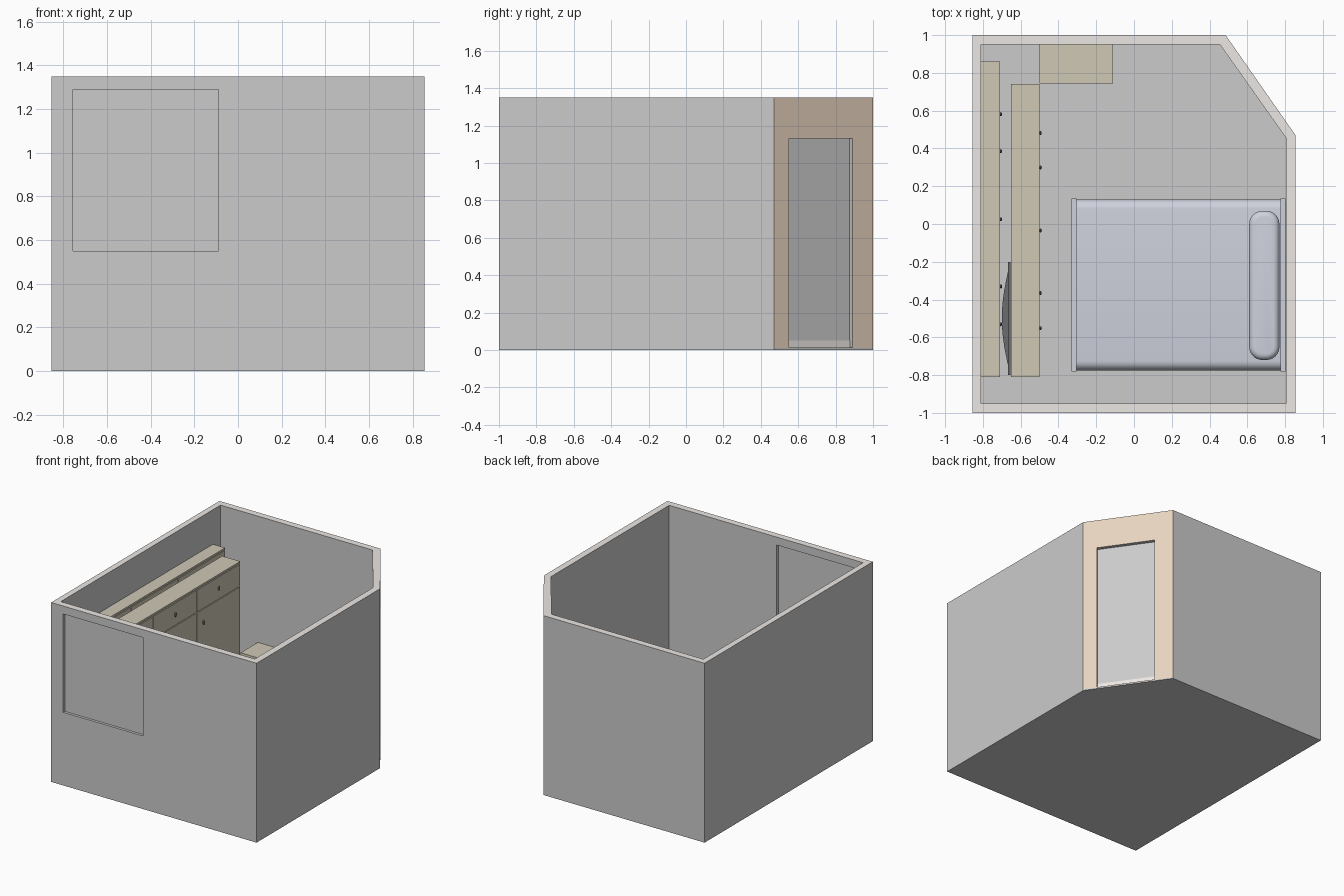
import bpy, bmesh, math
from mathutils import Vector

if "Cube" in bpy.data.objects:
    bpy.data.objects.remove(bpy.data.objects["Cube"])


def material(name, r, g, b):
    m = bpy.data.materials.new(name)
    m.diffuse_color = (r, g, b, 1)
    m.use_nodes = True
    m.node_tree.nodes["Principled BSDF"].inputs["Base Color"].default_value = m.diffuse_color
    return m


TAN = material("tan_paint", 0.80, 0.66, 0.52)
WOOD = material("wood", 0.62, 0.58, 0.46)
FABRIC = material("fabric", 0.62, 0.64, 0.72)
RIM = material("pale_rim", 0.84, 0.80, 0.77)
DARK = material("dark", 0.15, 0.15, 0.16)


def finish(bm, name, mats=(), smooth=False):
    bmesh.ops.recalc_face_normals(bm, faces=bm.faces)
    me = bpy.data.meshes.new(name)
    bm.to_mesh(me)
    bm.free()
    ob = bpy.data.objects.new(name, me)
    bpy.context.collection.objects.link(ob)
    for m in mats:
        me.materials.append(m)
    if smooth:
        bpy.context.view_layer.objects.active = ob
        bpy.ops.object.select_all(action='DESELECT')
        ob.select_set(True)
        bpy.ops.object.shade_smooth_by_angle(angle=math.radians(40))
    return ob


def box(name, lo, hi, mat=None, bevel=0, seg=5, edges=None):
    bm = bmesh.new()
    bmesh.ops.create_cube(bm, size=1)
    for v in bm.verts:
        v.co = [l + (c + 0.5) * (h - l) for c, l, h in zip(v.co, lo, hi)]
    if bevel:
        es = [e for e in bm.edges if edges is None or edges(e)]
        bmesh.ops.bevel(bm, geom=es, offset=bevel, segments=seg, profile=0.5, affect='EDGES')
    return finish(bm, name, [mat] if mat else [], bool(bevel))


def prism(name, pts, z0, z1, mats=()):
    bm = bmesh.new()
    f = bm.faces.new([bm.verts.new((x, y, z0)) for x, y in pts])
    r = bmesh.ops.extrude_face_region(bm, geom=[f])
    for v in r['geom']:
        if isinstance(v, bmesh.types.BMVert):
            v.co.z = z1
    return finish(bm, name, mats)


# Room shell: floor and walls with one cut corner
H = 1.35
outer = [(-.855, -1), (.855, -1), (.855, .47), (.485, 1), (-.855, 1)]
inner = [(-.81, -.95), (.805, -.95), (.805, .455), (.455, .95), (-.81, .95)]
prism("floor", outer, 0, 0.01)
bm = bmesh.new()
rings = [[bm.verts.new((x, y, z)) for x, y in p]
         for p, z in ((outer, 0.0), (outer, H), (inner, H), (inner, 0.005))]
for k in range(4):
    a, b = rings[k], rings[(k + 1) % 4]
    for i in range(5):
        j = (i + 1) % 5
        f = bm.faces.new((a[i], a[j], b[j], b[i]))
        f.material_index = 2 if k == 1 else (1 if k == 0 and i == 2 else 0)
GREY = material("wall_grey", 0.8, 0.8, 0.8)
walls = finish(bm, "walls", [GREY, TAN, RIM])

# Door frame axes along the cut corner
p, q = Vector((.855, .47)), Vector((.485, 1))
t = (q - p).normalized()
n = Vector((t.y, -t.x))


def slab(name, y0, y1, d0, d1, z0, z1, mats=()):
    a, b = (p + t * ((y - p.y) / t.y) for y in (y0, y1))
    pts = [a + n * d0, b + n * d0, b + n * d1, a + n * d1]
    return prism(name, [tuple(v) for v in pts], z0, z1, mats)


# Window and door openings
cutters = [box("window_cutter", (-.755, -1.1, .55), (-.09, -.9, 1.29)),
           slab("door_cutter", .55, .89, -.1, .05, .012, 1.13)]
for c in cutters:
    c.hide_render = True
    c.hide_set(True)
    m = walls.modifiers.new(c.name, 'BOOLEAN')
    m.operation = 'DIFFERENCE'
    m.object = c
    m.solver = 'EXACT'
box("window_pane", (-.755, -.98, .55), (-.09, -.97, 1.29))
slab("door_panel", .55, .89, -.036, -.026, .05, 1.13)
slab("door_threshold", .55, .89, -.04, -.022, .01, .05, [RIM])


def knob(name, x, y, z):
    bm = bmesh.new()
    bmesh.ops.create_uvsphere(bm, u_segments=12, v_segments=8, radius=0.015)
    for v in bm.verts:
        v.co = Vector((v.co.x * 0.45 + x, v.co.y * 0.7 + y, v.co.z * 1.1 + z))
    return finish(bm, name, [DARK], True)


# Two sideboards: drawers above, doors at the sides, drawers in the middle
def cabinet(name, x0, x1, y0, y1, top):
    L, split, face = y1 - y0, top - 0.19, 0.012
    box(name + "_body", (x0, y0, .01), (x1 - face, y1, top - .01), WOOD)
    box(name + "_top", (x0, y0, top - .015), (x1, y1, top), WOOD)
    for i in range(3):
        a, b = y0 + L * i / 3 + .002, y0 + L * (i + 1) / 3 - .002
        cuts = [top - .018, split]
        cuts += [split - s for s in (.29, .58)] if i == 1 else []
        cuts += [.02]
        for k in range(len(cuts) - 1):
            hi, lo = cuts[k], cuts[k + 1]
            box(f"{name}_front_{i}_{k}", (x1 - face, a, lo + .003), (x1, b, hi - .003), WOOD)
            door = i != 1 and k == 1
            ky = y0 + L * (.287 if i == 0 else .716) if door else (a + b) / 2
            kz = split - .1 if door else (lo + hi) / 2
            knob(f"{name}_knob_{i}_{k}", x1 + .005, ky, kz)


cabinet("wall_sideboard", -.81, -.71, -.81, .86, 1.09)
cabinet("inner_sideboard", -.65, -.50, -.81, .74, 1.09)

# Low chest against the back wall
box("low_chest", (-.50, .745, .01), (-.11, .95, .40), WOOD)

# Curved-back screen standing between the sideboards
arc = [(-.655 - .045 * math.sin(math.pi * i / 12), -.80 + .6 * i / 12) for i in range(13)]
prism("screen_back", arc, .60, .90, [DARK])
box("screen_panel", (-.667, -.80, .57), (-.655, -.20, .93), DARK)

# Bed
along_x = lambda e: abs(e.verts[0].co.x - e.verts[1].co.x) > .3 and e.verts[0].co.z > .2
box("bed_base", (-.305, -.77, .01), (.775, .12, .13), FABRIC)
box("mattress", (-.305, -.775, .13), (.775, .13, .25), FABRIC, .05, 6, along_x)
box("headboard", (.775, -.78, .01), (.803, .135, .36), FABRIC)
box("footboard", (-.33, -.78, .01), (-.305, .135, .27), FABRIC)

# Pillow: rounded corners in plan, soft edges all round
bm = bmesh.new()
bmesh.ops.create_cube(bm, size=1)
for v in bm.verts:
    v.co = Vector((.69 + v.co.x * .16, -.325 + v.co.y * .79, .285 + v.co.z * .07))
up = [e for e in bm.edges if abs(e.verts[0].co.z - e.verts[1].co.z) > .05]
bmesh.ops.bevel(bm, geom=up, offset=.07, segments=6, profile=.5, affect='EDGES')
rim = [e for e in bm.edges if abs(e.verts[0].co.z - e.verts[1].co.z) < .001]
bmesh.ops.bevel(bm, geom=rim, offset=.032, segments=5, profile=.5, affect='EDGES')
finish(bm, "pillow", [FABRIC], True)
